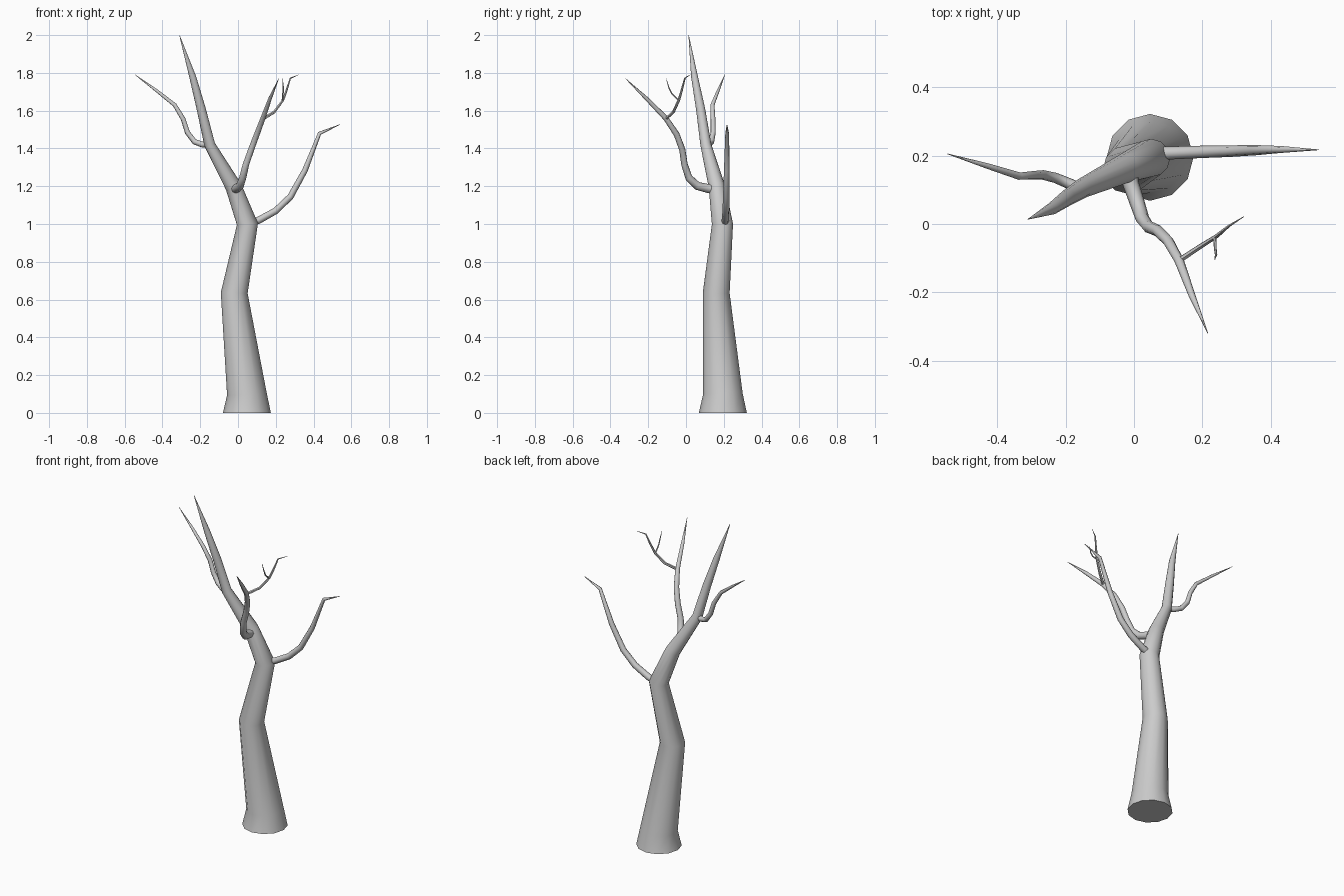
import bpy, bmesh, math
from mathutils import Vector


def tube(name, pts, sides, flat_base=False):
    """Tapered limb through (x, y, z, radius) points, closed at both ends."""
    P = [Vector(p[:3]) for p in pts]
    n = len(P)
    bm = bmesh.new()
    rings = []
    u = Vector((1, 0.001, 0))
    if abs((P[1] - P[0]).normalized().x) > 0.8:
        u = Vector((0, 0, 1))
    for i in range(n):
        a = (P[i] - P[i - 1]).normalized() if i else (P[1] - P[0]).normalized()
        b = (P[i + 1] - P[i]).normalized() if i < n - 1 else a
        t = (a + b).normalized()
        if i == 0 and flat_base:
            t = Vector((0, 0, 1))
        u = (u - t * u.dot(t)).normalized()   # carry the frame along the path
        v = t.cross(u)
        r = pts[i][3]
        rings.append([bm.verts.new(P[i] + r * (u * math.cos(k) + v * math.sin(k)))
                      for k in (2 * math.pi * j / sides for j in range(sides))])
    for A, B in zip(rings, rings[1:]):
        for j in range(sides):
            k = (j + 1) % sides
            bm.faces.new((A[j], A[k], B[k], B[j]))
    bm.faces.new(rings[0][::-1])
    bm.faces.new(rings[-1])
    me = bpy.data.meshes.new(name)
    bm.to_mesh(me)
    bm.free()
    ob = bpy.data.objects.new(name, me)
    bpy.context.collection.objects.link(ob)
    bpy.ops.object.select_all(action='DESELECT')
    ob.select_set(True)
    bpy.context.view_layer.objects.active = ob
    bpy.ops.object.shade_smooth_by_angle(angle=math.radians(50))
    return ob


# Crooked trunk rising into the main leader
tube("trunk", [
    (0.047, 0.195, 0, 0.127), (0.047, 0.195, 0.10, 0.105),
    (-0.02, 0.16, 0.635, 0.071), (0.05, 0.193, 1.0, 0.056),
    (-0.025, 0.163, 1.2, 0.043), (-0.15, 0.105, 1.42, 0.029),
    (-0.195, 0.077, 1.61, 0.024), (-0.24, 0.045, 1.78, 0.018),
    (-0.31, 0.014, 2.0, 0.001)], 12, True)

# Right branch
tube("right_branch", [
    (0.05, 0.205, 1.0, 0.021), (0.11, 0.208, 1.02, 0.019),
    (0.20, 0.211, 1.07, 0.018), (0.278, 0.213, 1.145, 0.017),
    (0.355, 0.216, 1.285, 0.015), (0.432, 0.218, 1.48, 0.010),
    (0.54, 0.217, 1.527, 0.001)], 8)

# Left branch
tube("left_branch", [
    (-0.15, 0.10, 1.425, 0.017), (-0.187, 0.117, 1.42, 0.016),
    (-0.23, 0.135, 1.435, 0.015), (-0.268, 0.144, 1.485, 0.014),
    (-0.29, 0.143, 1.555, 0.013), (-0.335, 0.14, 1.63, 0.011),
    (-0.43, 0.17, 1.705, 0.008), (-0.545, 0.205, 1.79, 0.001)], 8)

# Front branch
tube("front_branch", [
    (-0.015, 0.16, 1.185, 0.025), (-0.01, 0.12, 1.187, 0.024),
    (0.01, 0.06, 1.202, 0.022), (0.025, 0.015, 1.245, 0.020),
    (0.042, -0.008, 1.315, 0.018), (0.07, -0.02, 1.395, 0.017),
    (0.10, -0.05, 1.475, 0.016), (0.132, -0.107, 1.56, 0.014),
    (0.17, -0.21, 1.665, 0.010), (0.216, -0.32, 1.77, 0.001)], 8)

# Twig on the front branch, and its own small offshoot
tube("twig", [
    (0.13, -0.108, 1.555, 0.009), (0.192, -0.067, 1.593, 0.008),
    (0.238, -0.038, 1.655, 0.007), (0.258, -0.022, 1.71, 0.006),
    (0.277, -0.006, 1.772, 0.004), (0.322, 0.022, 1.79, 0.001)], 6)
tube("small_twig", [
    (0.236, -0.04, 1.655, 0.005), (0.238, -0.075, 1.69, 0.004),
    (0.24, -0.09, 1.72, 0.0035), (0.236, -0.105, 1.77, 0.0008)], 6)
